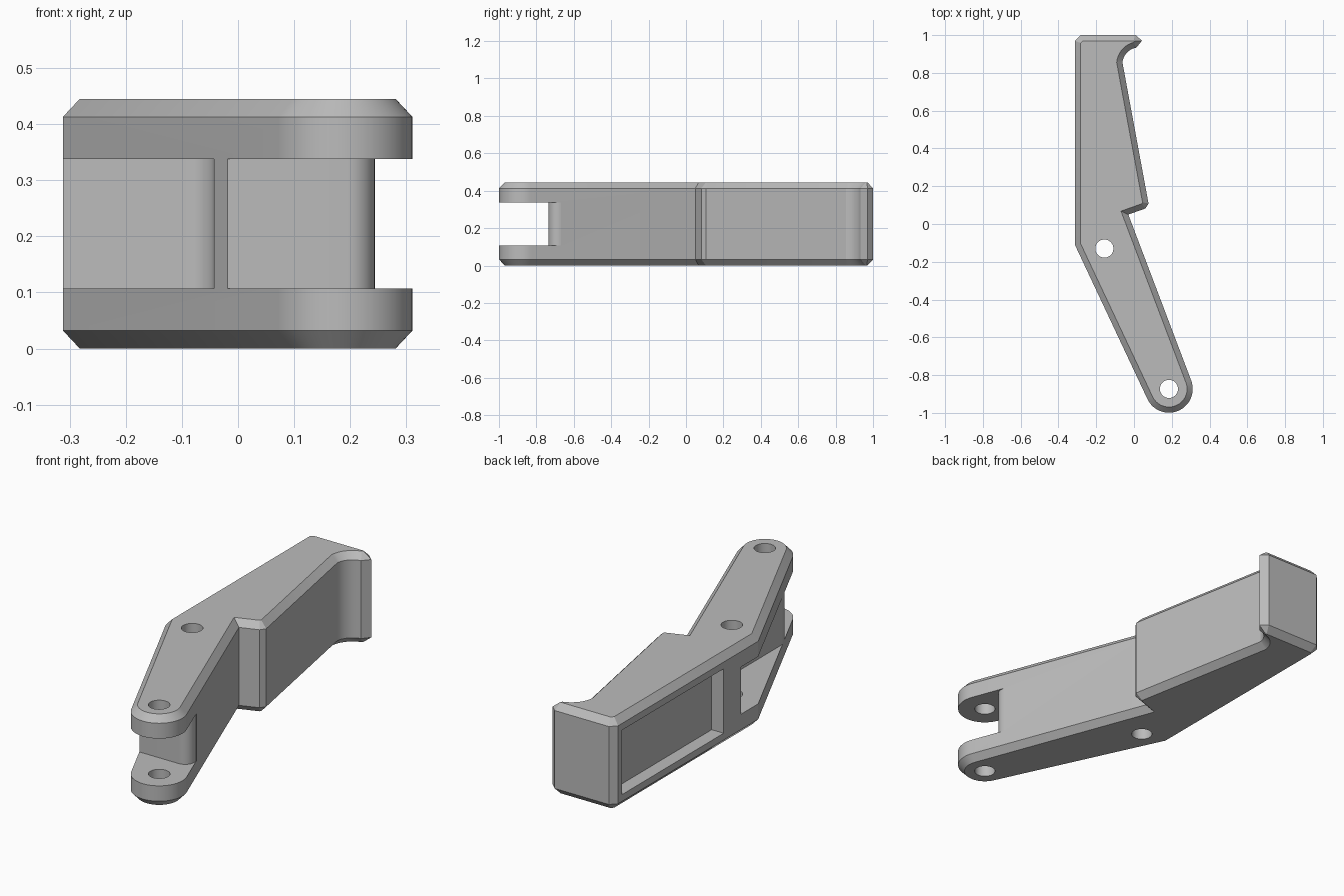
import bpy, bmesh
from math import cos, sin, radians
from mathutils import Vector

cube = bpy.data.objects.get("Cube")
if cube:
    bpy.data.objects.remove(cube, do_unlink=True)

HEIGHT, CHAMFER = 0.445, 0.032
SLOT_LOW, SLOT_HIGH = 0.107, 0.338

grey = bpy.data.materials.new("plain_grey")
grey.use_nodes = True
grey.diffuse_color = (0.5, 0.5, 0.5, 1)
grey.node_tree.nodes["Principled BSDF"].inputs["Base Color"].default_value = (0.5, 0.5, 0.5, 1)


def arc(cx, cy, r, start, end, steps):
    angles = [radians(start + (end - start) * i / steps) for i in range(steps + 1)]
    return [(cx + r * cos(a), cy + r * sin(a)) for a in angles]


def inset(points, d):
    """Mitred inward offset of a counter-clockwise outline."""
    result = []
    for i, p in enumerate(points):
        p = Vector(p)
        before = (p - Vector(points[i - 1])).normalized()
        after = (Vector(points[(i + 1) % len(points)]) - p).normalized()
        n1, n2 = Vector((-before.y, before.x)), Vector((-after.y, after.x))
        result.append(tuple(p + (n1 + n2) * d / (1 + n1.dot(n2))))
    return result


def loft(name, layers):
    """Skin a stack of (outline, height) layers and cap both ends."""
    bm = bmesh.new()
    rings = [[bm.verts.new((x, y, z)) for x, y in pts] for pts, z in layers]
    for low, high in zip(rings, rings[1:]):
        for i in range(len(low)):
            j = (i + 1) % len(low)
            bm.faces.new((low[i], low[j], high[j], high[i]))
    bm.faces.new(rings[0][::-1])
    bm.faces.new(rings[-1])
    bmesh.ops.recalc_face_normals(bm, faces=bm.faces)
    mesh = bpy.data.meshes.new(name)
    bm.to_mesh(mesh)
    bm.free()
    obj = bpy.data.objects.new(name, mesh)
    bpy.context.collection.objects.link(obj)
    mesh.materials.append(grey)
    return obj


def cut(target, name, points, low, high):
    cutter = loft(name, [(points, low), (points, high)])
    cutter.hide_render = True
    mod = target.modifiers.new(name, "BOOLEAN")
    mod.operation, mod.solver, mod.object = "DIFFERENCE", "EXACT", cutter
    bpy.context.view_layer.objects.active = target
    bpy.ops.object.modifier_apply(modifier=name)
    bpy.data.objects.remove(cutter, do_unlink=True)


# Bent lever body: rounded hinge end, tooth, hooked far end
outline = arc(0.185, -0.873, 0.126, 205.7, 380.7, 28)
outline += [(-0.03, 0.05), (0.06, 0.082), (0.077, 0.108)]
outline += arc(0.028, 0.845, 0.09, 173, 100, 10)
outline += [(0.042, 0.97), (0.01, 1.0), (-0.283, 1.0), (-0.312, 0.97), (-0.312, -0.112)]
small = inset(outline, 0.03)
body = loft("lever_body", [(small, 0), (outline, CHAMFER),
                           (outline, HEIGHT - CHAMFER), (small, HEIGHT)])

# Fork slot at the hinge end, with a rounded inner corner
fork = [(-0.2, -1.1), (0.5, -1.1), (0.5, -0.667)]
fork += arc(0.194, -0.685, 0.05, 21, -90, 10) + [(-0.2, -0.735)]
cut(body, "fork_slot", fork, SLOT_LOW, SLOT_HIGH)

# Side pocket behind the bend, with a rounded inner corner
pocket = [(-0.6, 0.02), (-0.6, -0.9), (-0.043, -0.9)]
pocket += arc(-0.093, -0.03, 0.05, 0, 90, 8)
cut(body, "bend_pocket", pocket, SLOT_LOW, SLOT_HIGH)

# Long shallow pocket along the straight side
recess = [(-0.5, 0.154), (-0.247, 0.154), (-0.247, 0.94), (-0.5, 0.94)]
cut(body, "long_pocket", recess, 0.065, 0.38)

# Pin holes
for label, x, y in (("hinge_hole", 0.185, -0.873), ("pivot_hole", -0.157, -0.13)):
    cut(body, label, arc(x, y, 0.048, 0, 348.75, 31), -0.1, 0.6)

bpy.ops.object.select_all(action="DESELECT")
body.select_set(True)
bpy.context.view_layer.objects.active = body
bpy.ops.object.shade_smooth_by_angle(angle=radians(20))
